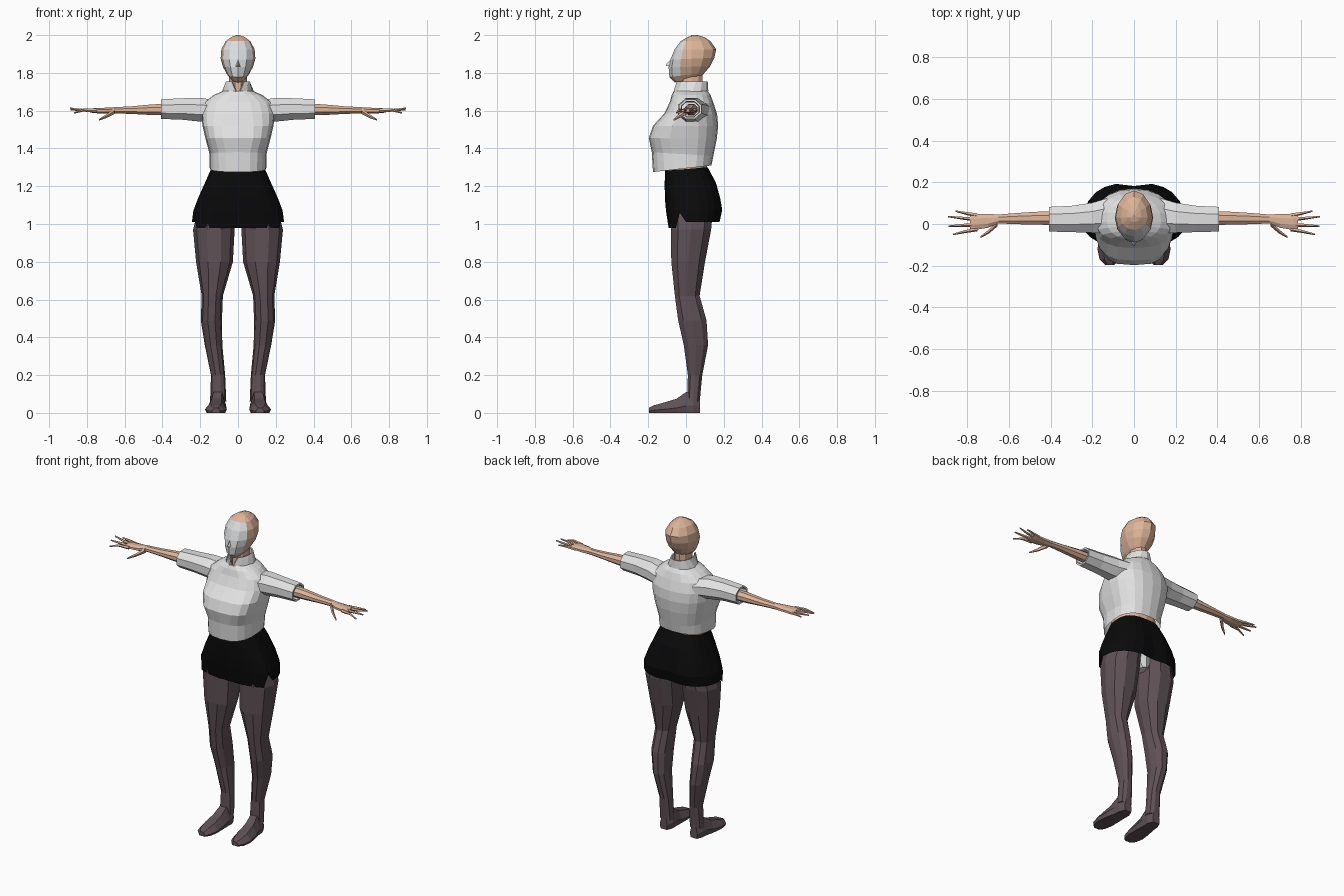
import bpy, bmesh, math
from mathutils import Vector


def material(name, r, g, b):
    m = bpy.data.materials.new(name)
    m.diffuse_color = (r, g, b, 1)
    return m


SKIN = material("skin", .73, .46, .32)
SHIRT = material("shirt white", .76, .76, .76)
FACE = material("face white", .70, .72, .74)
BLACK = material("skirt black", .003, .003, .0035)
TIGHTS = material("tights", .115, .083, .094)


def loft(name, rings, mat, caps=(True, True), closed=True, mirror=False):
    """Skin a list of equal-length point rings with flat quads."""
    bm = bmesh.new()
    vs = [[bm.verts.new(p) for p in r] for r in rings]
    n = len(rings[0])
    for a, b in zip(vs, vs[1:]):
        for i in range(n if closed else n - 1):
            j = (i + 1) % n
            bm.faces.new((a[i], a[j], b[j], b[i]))
    if caps[0]:
        bm.faces.new(vs[0][::-1])
    if caps[1]:
        bm.faces.new(vs[-1])
    bmesh.ops.recalc_face_normals(bm, faces=bm.faces)
    me = bpy.data.meshes.new(name)
    bm.to_mesh(me)
    bm.free()
    me.materials.append(mat)
    ob = bpy.data.objects.new(name, me)
    bpy.context.collection.objects.link(ob)
    if mirror:
        ob.modifiers.new("mirror", 'MIRROR')
    return ob


def sp(v, p):
    return math.copysign(abs(v) ** (2 / p), v)


def section(zf, zb, hw, yf, yb, n=16, pf=2.0, pb=2.0, cy=0.0, cx=0.0, start=0, sweep=360):
    """Horizontal ring: front/back heights, half width, front/back y, squareness."""
    pts = []
    for i in range(n):
        a = math.radians(start + sweep * i / (n if sweep == 360 else n - 1))
        c, s = math.cos(a), math.sin(a)
        p = pf if s < 0 else pb
        y = cy + ((cy - yf) if s < 0 else (yb - cy)) * sp(s, p)
        z = zf + (zb - zf) * (y - yf) / (yb - yf)
        pts.append(Vector((cx + hw * sp(c, p), y, z)))
    return pts


def xring(x, cy, cz, ry, rz, n=8):
    """Ring across the x axis."""
    return [Vector((x, cy + ry * math.cos(t), cz + rz * math.sin(t)))
            for t in (2 * math.pi * (i + .5) / n for i in range(n))]


# Head, with the pale face on the front-facing polygons
head = loft("head", [section(*r, n=12, cy=.03) for r in (
    (1.750, 1.765, .032, -.060, .070),
    (1.778, 1.800, .058, -.088, .098),
    (1.830, 1.835, .080, -.092, .128),
    (1.870, 1.880, .092, -.083, .150),
    (1.925, 1.925, .088, -.060, .160),
    (1.968, 1.968, .065, -.028, .130),
    (1.990, 1.988, .036, .010, .100),
    (2.000, 2.000, .008, .045, .060))], SKIN)
head.data.materials.append(FACE)
for f in head.data.polygons:
    if f.normal.y < -.4 and f.normal.z > -.6 and f.center.z < 1.955:
        f.material_index = 1

# Nose wedge
loft("nose", [[Vector((-.018, -.075, 1.832)), Vector((.018, -.075, 1.832)), Vector((0, -.07, 1.880))],
              [Vector((-.004, -.106, 1.838)), Vector((.004, -.106, 1.838)), Vector((0, -.105, 1.846))]], FACE)

# Neck and bare midriff under the shirt
loft("neck", [section(z, z, .048, -.035, .09, n=10, cy=.03) for z in (1.64, 1.79)], SKIN)
loft("midriff", [section(z, z, .138, -.105, .11, n=16, pf=2.4) for z in (1.24, 1.34)], SKIN)

# Shirt body, hanging straight down from the chest
loft("shirt_body", [section(*r[:5], n=20, pf=r[5], pb=2.3, cy=.01) for r in (
    (1.275, 1.310, .150, -.175, .135, 2.7),
    (1.380, 1.360, .150, -.181, .145, 2.8),
    (1.455, 1.450, .172, -.197, .163, 3.1),
    (1.520, 1.520, .188, -.175, .170, 2.9),
    (1.585, 1.580, .195, -.115, .165, 2.5),
    (1.645, 1.640, .180, -.086, .146, 2.3),
    (1.682, 1.682, .130, -.076, .130, 2.1),
    (1.705, 1.705, .078, -.064, .115, 2.0))], SHIRT, caps=(False, False))

# Collar, open at the front
collar = loft("collar", [
    section(1.695, 1.705, .085, -.068, .118, n=13, cy=.03, start=-84, sweep=348),
    section(1.755, 1.755, .064, -.064, .115, n=13, cy=.03, start=-58, sweep=296)],
    SHIRT, caps=(False, False), closed=False)
collar.modifiers.new("thickness", 'SOLIDIFY').thickness = .008

# Sleeves with a turned-in cuff
loft("sleeve", [xring(*r) for r in (
    (.13, .040, 1.600, .090, .062),
    (.20, .030, 1.605, .078, .068),
    (.30, .024, 1.609, .068, .061),
    (.408, .023, 1.608, .064, .056),
    (.408, .023, 1.608, .052, .045),
    (.36, .023, 1.608, .048, .042))], SHIRT, caps=(True, False), mirror=True)

# Forearm running into the palm
loft("arm", [xring(*r) for r in (
    (.34, .028, 1.606, .036, .033),
    (.45, .028, 1.605, .034, .031),
    (.56, .026, 1.603, .029, .022),
    (.65, .024, 1.602, .023, .018),
    (.70, .015, 1.600, .036, .017),
    (.765, .010, 1.600, .042, .014),
    (.785, .010, 1.600, .036, .009))], SKIN, mirror=True)


def digit(name, points, r0, r1):
    rings = []
    for i, (x, y, z) in enumerate(points):
        r = r0 + (r1 - r0) * i / (len(points) - 1)
        rings.append(xring(x, y, z, r, r, 5))
    loft(name, rings, SKIN, mirror=True)


# Four spread fingers and a drooping thumb
for k, (y0, tx, ty, tz) in enumerate(((.042, .855, .062, 1.603), (.022, .890, .036, 1.613),
                                      (-.002, .888, -.010, 1.606), (-.024, .868, -.050, 1.588))):
    digit("finger_%d" % (k + 1), [(.75, y0, 1.600), (.75 + (tx - .75) * .55, y0 + (ty - y0) * .5, 1.603),
                                  (tx, ty, tz)], .011, .004)
digit("thumb", [(.655, .005, 1.598), (.695, -.035, 1.572), (.735, -.062, 1.552)], .017, .005)

# Skirt with a small side notch in the hem
rings = [section(*r, n=24, pf=2.6, pb=2.7) for r in (
    (1.282, 1.300, .143, -.110, .115),
    (1.220, 1.220, .174, -.113, .158),
    (1.140, 1.140, .210, -.112, .185),
    (1.070, 1.075, .236, -.106, .197),
    (0.980, 1.010, .244, -.092, .182))]
for i, p in enumerate(rings[-1]):
    p.z = 1.06 if i in (13, 23) else (.978 if i > 12 else 1.01)
# slight dip between the two rear halves
for r in rings[2:]:
    r[6].y -= .015
loft("skirt", rings, BLACK, caps=(False, False))

# Pale lining between the tops of the legs
loft("hip_lining", [section(z, z, hw, -.08, .11, n=12) for z, hw in ((.985, .03), (1.06, .12), (1.22, .13))], SHIRT)

# Legs: height, inner x, outer x, front y, back y
loft("leg", [section(z, z, (xo - xi) / 2, yf, yb, n=10, pf=2.2, pb=2.2, cy=(yf + yb) / 2, cx=(xi + xo) / 2)
             for z, xi, xo, yf, yb in (
    (1.10, .015, .205, -.085, .150),
    (0.97, .018, .238, -.085, .138),
    (0.80, .027, .222, -.082, .105),
    (0.62, .080, .192, -.062, .075),
    (0.49, .085, .197, -.045, .112),
    (0.36, .083, .176, -.015, .120),
    (0.20, .068, .143, .008, .088),
    (0.06, .062, .148, .004, .074))], TIGHTS, mirror=True)

# Feet: y, centre x, half width, top height
loft("foot", [[Vector((x + hw * u, y, h * v)) for u, v in
               ((-.85, 0), (.85, 0), (1, .35), (.5, 1), (-.5, 1), (-1, .35))]
              for y, x, hw, h in (
    (.074, .106, .026, .085),
    (.040, .106, .043, .115),
    (.000, .108, .045, .110),
    (-.050, .113, .052, .075),
    (-.120, .117, .058, .054),
    (-.170, .118, .047, .040),
    (-.197, .116, .022, .026))], TIGHTS, mirror=True)
